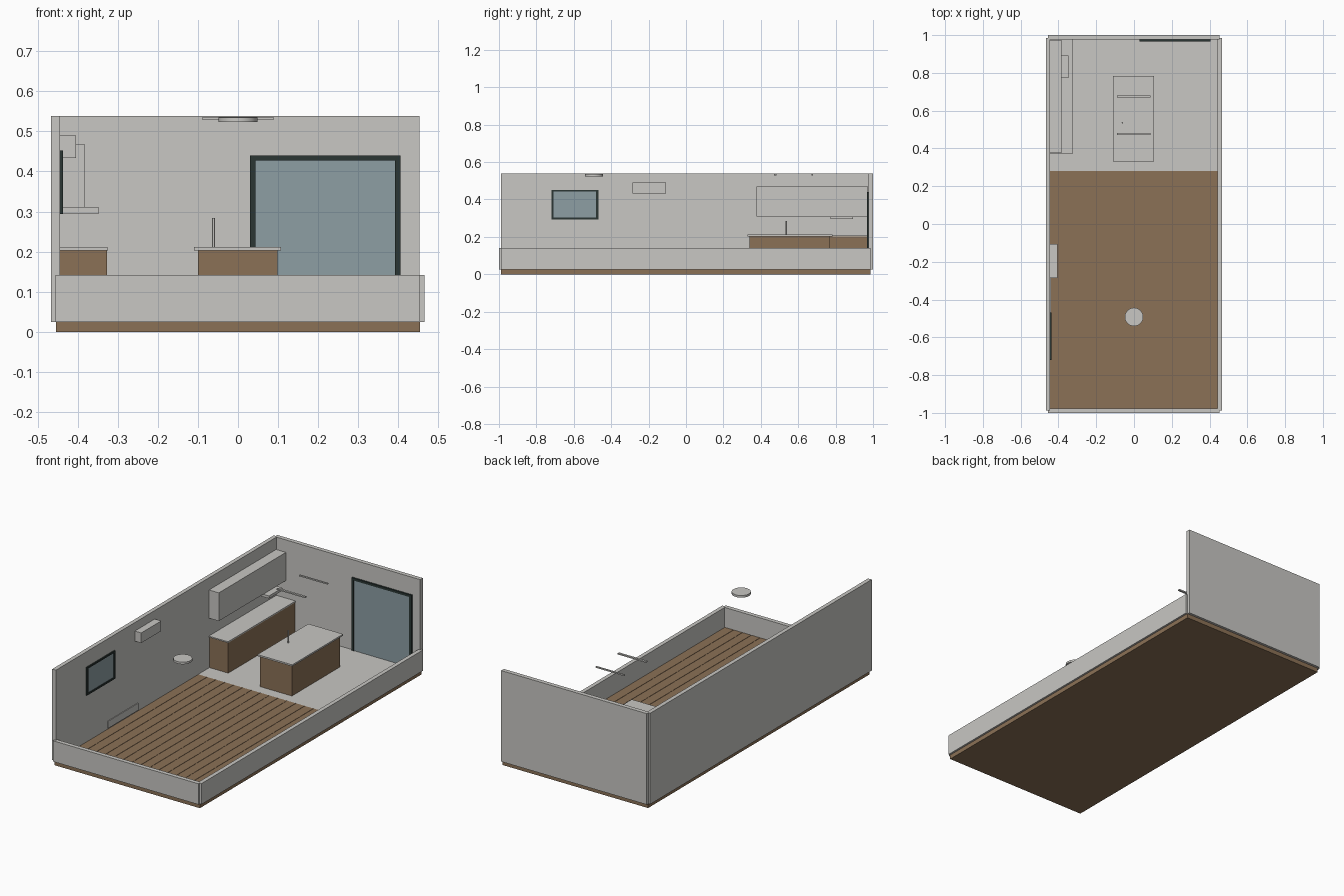
import bpy, bmesh

if "Cube" in bpy.data.objects:
    bpy.data.objects.remove(bpy.data.objects["Cube"])


def material(name, rgb):
    m = bpy.data.materials.new(name)
    m.diffuse_color = (*rgb, 1)
    m.use_nodes = True
    m.node_tree.nodes["Principled BSDF"].inputs["Base Color"].default_value = m.diffuse_color
    return m


GREY = material("pale_grey", (0.578, 0.571, 0.546))
WOOD = material("warm_wood", (0.258, 0.165, 0.093))
GLASS = material("blue_glass", (0.266, 0.342, 0.371))
FRAME = material("dark_frame", (0.024, 0.037, 0.034))


def finish(name, bm, mat):
    mesh = bpy.data.meshes.new(name)
    bm.to_mesh(mesh)
    bm.free()
    mesh.materials.append(mat)
    obj = bpy.data.objects.new(name, mesh)
    bpy.context.collection.objects.link(obj)
    return obj


def add_box(bm, x, y, z):
    """Add a box given (min, max) on each axis."""
    for v in bmesh.ops.create_cube(bm, size=1)["verts"]:
        v.co = [lo + (c + 0.5) * (hi - lo) for c, (lo, hi) in zip(v.co, (x, y, z))]


def box(name, mat, x, y, z):
    bm = bmesh.new()
    add_box(bm, x, y, z)
    return finish(name, bm, mat)


def cylinder(name, mat, x, y, z, radius, sides):
    bm = bmesh.new()
    bmesh.ops.create_cone(bm, cap_ends=True, segments=sides, radius1=radius,
                          radius2=radius, depth=z[1] - z[0])
    bmesh.ops.translate(bm, verts=bm.verts, vec=(x, y, sum(z) / 2))
    obj = finish(name, bm, mat)
    bpy.context.view_layer.objects.active = obj
    obj.select_set(True)
    bpy.ops.object.shade_smooth_by_angle()
    obj.select_set(False)


# Base slab and floor finishes
FLOOR = 0.03
box("base_slab", WOOD, (-0.454, 0.454), (-0.988, 0.986), (0, 0.025))
box("tile_floor", GREY, (-0.444, 0.442), (0.28, 0.976), (0.025, FLOOR))
planks = bmesh.new()
count, left, right = 16, -0.444, 0.442
step = (right - left) / count
for i in range(count):
    x = left + i * step
    add_box(planks, (x + 0.001, x + step - 0.001), (-0.976, 0.28), (0.025, FLOOR))
finish("floor_planks", planks, WOOD)

# Two tall walls, two cut-down walls
box("left_wall", GREY, (-0.467, -0.444), (-0.988, 0.986), (0.025, 0.538))
box("back_wall", GREY, (-0.455, 0.453), (0.976, 1.0), (0.025, 0.538))
box("right_low_wall", GREY, (0.442, 0.465), (-0.988, 0.986), (0.025, 0.142))
box("front_low_wall", GREY, (-0.455, 0.453), (-1.0, -0.976), (0.025, 0.142))

# Glass door on the back wall, framed on three sides
box("door_glass", GLASS, (0.044, 0.391), (0.971, 0.976), (FLOOR, 0.427))
for name, x in (("door_left_jamb", (0.03, 0.044)), ("door_right_jamb", (0.391, 0.405))):
    box(name, FRAME, x, (0.967, 0.976), (FLOOR, 0.44))
box("door_head", FRAME, (0.044, 0.391), (0.967, 0.976), (0.427, 0.44))

# Window on the left wall
box("window_glass", GLASS, (-0.444, -0.441), (-0.708, -0.480), (0.304, 0.443))
frame = bmesh.new()
for y in ((-0.72, -0.708), (-0.48, -0.468)):
    add_box(frame, (-0.444, -0.437), y, (0.294, 0.452))
for z in ((0.294, 0.304), (0.443, 0.452)):
    add_box(frame, (-0.444, -0.437), (-0.708, -0.48), z)
finish("window_frame", frame, FRAME)

# Wall unit and low vent panel
box("air_unit", GREY, (-0.444, -0.404), (-0.285, -0.107), (0.433, 0.49))
box("low_vent_panel", GREY, (-0.444, -0.440), (-0.53, -0.26), (0.035, 0.075))

# Wall kitchen
box("wall_counter_body", WOOD, (-0.444, -0.327), (0.38, 0.974), (FLOOR, 0.203))
box("wall_counter_top", GREY, (-0.444, -0.324), (0.374, 0.976), (0.203, 0.21))
box("upper_cabinet", GREY, (-0.444, -0.383), (0.376, 0.974), (0.31, 0.469))
box("extractor_hood", GREY, (-0.444, -0.347), (0.772, 0.892), (0.295, 0.31))

# Island with tap
box("island_body", WOOD, (-0.10, 0.098), (0.34, 0.768), (FLOOR, 0.203))
box("island_top", GREY, (-0.11, 0.107), (0.33, 0.784), (0.203, 0.212))
cylinder("tap", GREY, -0.061, 0.536, (0.212, 0.284), 0.004, 12)

# Ceiling lights
for i, (y, half) in enumerate(((0.477, 0.006), (0.675, 0.004))):
    box(f"linear_light_{i + 1}", GREY, (-0.089, 0.088), (y - half, y + half), (0.529, 0.536))
cylinder("round_light", GREY, 0, -0.492, (0.523, 0.535), 0.049, 24)
